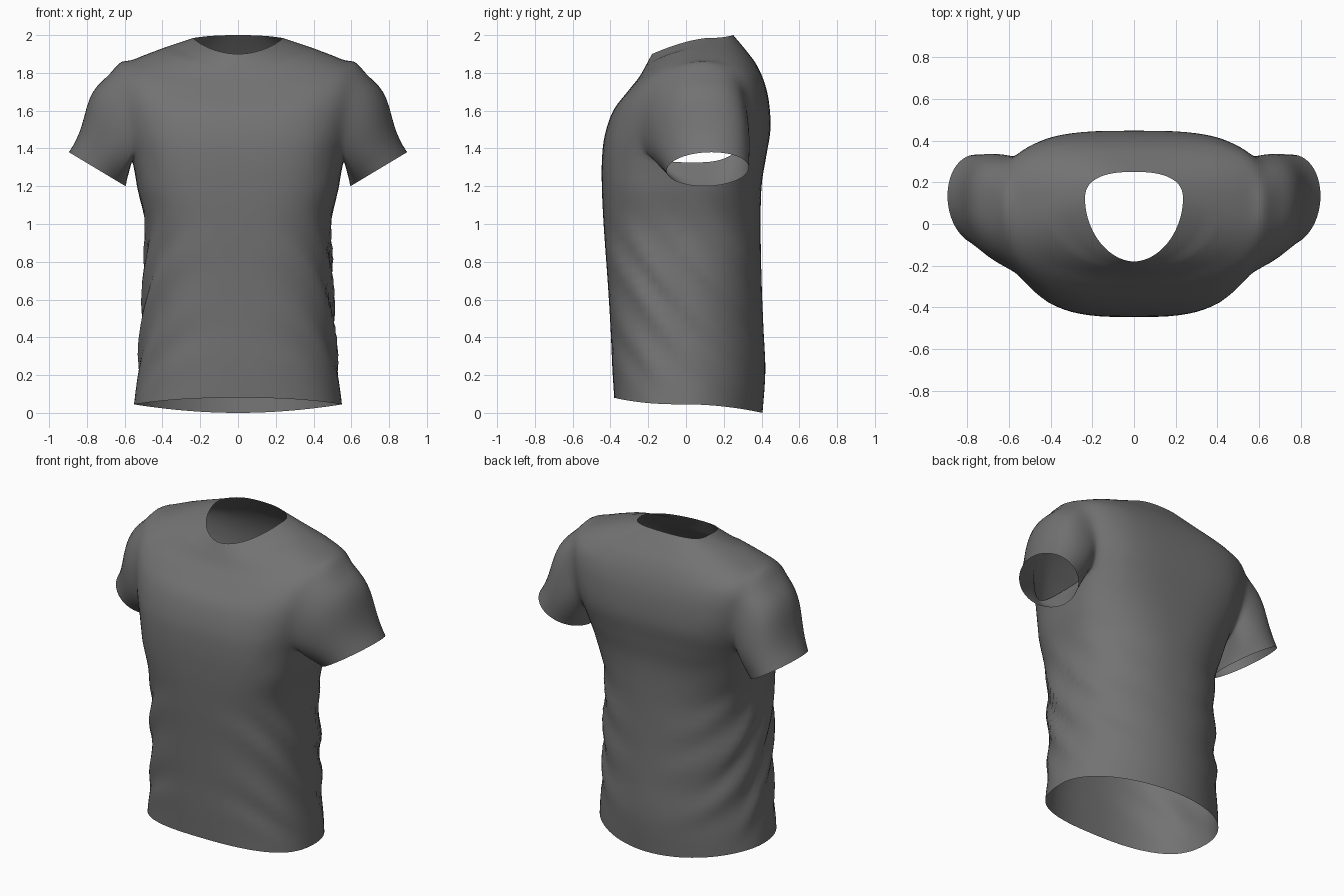
import bpy, bmesh, math
from mathutils import Vector

if "Cube" in bpy.data.objects:
    bpy.data.objects.remove(bpy.data.objects["Cube"])

COLS, STEPS = 80, 5

# Torso rings, hem to neck: half width, side z, side y, front y, front z, back y, back z
RINGS = [
    (.55, .045, 0, -.38, .08, .405, 0),
    (.53, .22, 0, -.39, .24, .42, .22),
    (.51, .45, 0, -.40, .46, .41, .45),
    (.50, .70, 0, -.415, .70, .40, .70),
    (.49, .98, 0, -.435, .98, .395, .98),
    (.535, 1.20, .02, -.445, 1.18, .40, 1.20),
    (.56, 1.34, .04, -.445, 1.34, .425, 1.36),
    (.60, 1.50, .06, -.43, 1.47, .447, 1.50),
    (.64, 1.68, .07, -.385, 1.60, .44, 1.64),
    (.64, 1.81, .08, -.31, 1.70, .415, 1.75),
    (.55, 1.872, .09, -.25, 1.775, .375, 1.84),
    (.40, 1.93, .10, -.215, 1.835, .325, 1.91),
    (.235, 1.985, .12, -.18, 1.90, .25, 2.0),
]
# Squareness of the same rings: front half, back half
SQUARE = [(2.5, 1.95), (2.5, 1.95), (2.55, 2.05), (2.65, 2.15), (2.8, 2.25),
          (3, 2.5), (3.1, 2.9), (3, 3.2), (2.8, 3.2), (2.7, 3.1),
          (2.5, 2.8), (2.2, 2.6), (1.9, 2.5)]
RINGS = [r + s for r, s in zip(RINGS, SQUARE)]
LAST = len(RINGS) - 1
R0, R1, HALF = 6 * STEPS, 9 * STEPS, 7      # armhole rows and half width in columns


def ring_at(row):
    i = min(int(row / STEPS), LAST - 1)
    t = row / STEPS - i
    q = [RINGS[min(max(i + k, 0), LAST)] for k in (-1, 0, 1, 2)]
    return [.5 * (2*b + (c-a)*t + (2*a-5*b+4*c-d)*t*t + (3*b-a-3*c+d)*t**3)
            for a, b, c, d in zip(*q)]


def torso_point(row, angle):
    a, zs, ys, yf, zf, yb, zb, nf, nb = ring_at(row)
    c, s = math.cos(angle), math.sin(angle)
    ye, ze, n = (yb, zb, nb) if s > 0 else (yf, zf, nf)
    x = math.copysign(a * abs(c) ** (2 / n), c)
    y = ys + (ye - ys) * abs(s) ** (2 / n)
    z = zs + (ze - zs) * abs(s) ** (1.6 if s < 0 and row > 11 * STEPS else 2)
    # diagonal drape folds on the flanks
    mask = abs(c) ** 1.5 * math.exp(-((z - .6) / .4) ** 4)
    phase = .6 if c > 0 else 0
    fold = .012 * mask * (math.sin(23 * (z + 1.1*y - .5*y*y) + phase)
                          + .25 * math.sin(35 * (z + 1.3*y) + 1.7 + phase))
    return Vector((x + fold * c, y + fold * s, z))


def grid_point(i, j):
    # pull the grid around each armhole so that its edge is round
    mid = COLS // 2 if COLS // 4 <= j < 3 * COLS // 4 else 0
    d = (j - mid + COLS // 2) % COLS - COLS // 2
    h = (R1 - R0) / 2
    u, v = d / HALF, (i - R0 - h) / h
    m = max(abs(u), abs(v), .001)
    w = .8 * min(1, max(0, 2 - m))
    u2 = u * (1 - w * (1 - math.sqrt(1 - (v / m) ** 2 / 2)))
    v2 = v * (1 - w * (1 - math.sqrt(1 - (u / m) ** 2 / 2)))
    return torso_point(R0 + h + v2 * h, math.tau * (mid + u2 * HALF) / COLS)


bm = bmesh.new()
grid = [[bm.verts.new(grid_point(i, j)) for j in range(COLS)]
        for i in range(LAST * STEPS + 1)]


# Torso faces, leaving armholes at both sides
def in_armhole(i, j):
    return R0 <= i < R1 and any((j - m + HALF) % COLS < 2 * HALF
                                for m in (0, COLS // 2))


for i in range(LAST * STEPS):
    for j in range(COLS):
        if not in_armhole(i, j):
            k = (j + 1) % COLS
            bm.faces.new((grid[i][j], grid[i][k], grid[i+1][k], grid[i+1][j]))


# Sleeves: loft each armhole edge to a tilted elliptical cuff
def add_sleeve(sign, mid):
    loop = [(R0, d) for d in range(-HALF, HALF)]
    loop += [(i, HALF) for i in range(R0, R1)]
    loop += [(R1, d) for d in range(HALF, -HALF, -1)]
    loop += [(i, -HALF) for i in range(R1, R0, -1)]
    prev = [grid[i][(mid + d) % COLS] for i, d in loop]
    start = [v.co.copy() for v in prev]
    rows = 12
    for k in range(1, rows + 1):
        t, ring = k / rows, []
        for (i, d), p in zip(loop, start):
            ang = math.atan2((i - (R0 + R1) / 2) / ((R1 - R0) / 2),
                             sign * d / HALF)
            ca, sa = math.cos(ang), math.sin(ang)
            cuff = Vector((sign * (.745 + .15 * sa), .115 + .217 * ca + .02 * sa,
                           1.29 + .09 * sa))
            top = max(0, sa) * (.045 * math.sin(math.pi * t)
                                + .025 * math.sin(math.tau * t))
            side = .012 * math.sin(math.pi * t) * ca
            ring.append(bm.verts.new(
                p.lerp(cuff, t) + Vector((sign * .8 * top, side, .6 * top))))
        for m in range(len(ring)):
            n = (m + 1) % len(ring)
            bm.faces.new((prev[m], prev[n], ring[n], ring[m]))
        prev = ring


add_sleeve(1, 0)
add_sleeve(-1, COLS // 2)

# Relax the armhole joins, then raise the shoulder seam bump
relax = [v for v in bm.verts
         if abs(v.co.x) > .42 and v.co.z > 1.22 and not v.is_boundary]
for _ in range(5):
    bmesh.ops.smooth_vert(bm, verts=relax, factor=.5,
                          use_axis_x=True, use_axis_y=True, use_axis_z=True)
for v in bm.verts:
    x, y, z = abs(v.co.x), v.co.y, v.co.z
    if z > 1.65:
        v.co.z += .027 * math.exp(-((x - .63) / .045) ** 2
                                  - ((y - .08) / .13) ** 2)

bmesh.ops.recalc_face_normals(bm, faces=bm.faces)
for f in bm.faces:
    f.smooth = True
mesh = bpy.data.meshes.new("shirt")
bm.to_mesh(mesh)
bm.free()
shirt = bpy.data.objects.new("shirt", mesh)
bpy.context.collection.objects.link(shirt)

# Plain grey cloth
cloth = bpy.data.materials.new("grey cloth")
cloth.diffuse_color = (.17, .17, .17, 1)
cloth.use_nodes = True
cloth.node_tree.nodes["Principled BSDF"].inputs["Base Color"].default_value = cloth.diffuse_color
mesh.materials.append(cloth)
